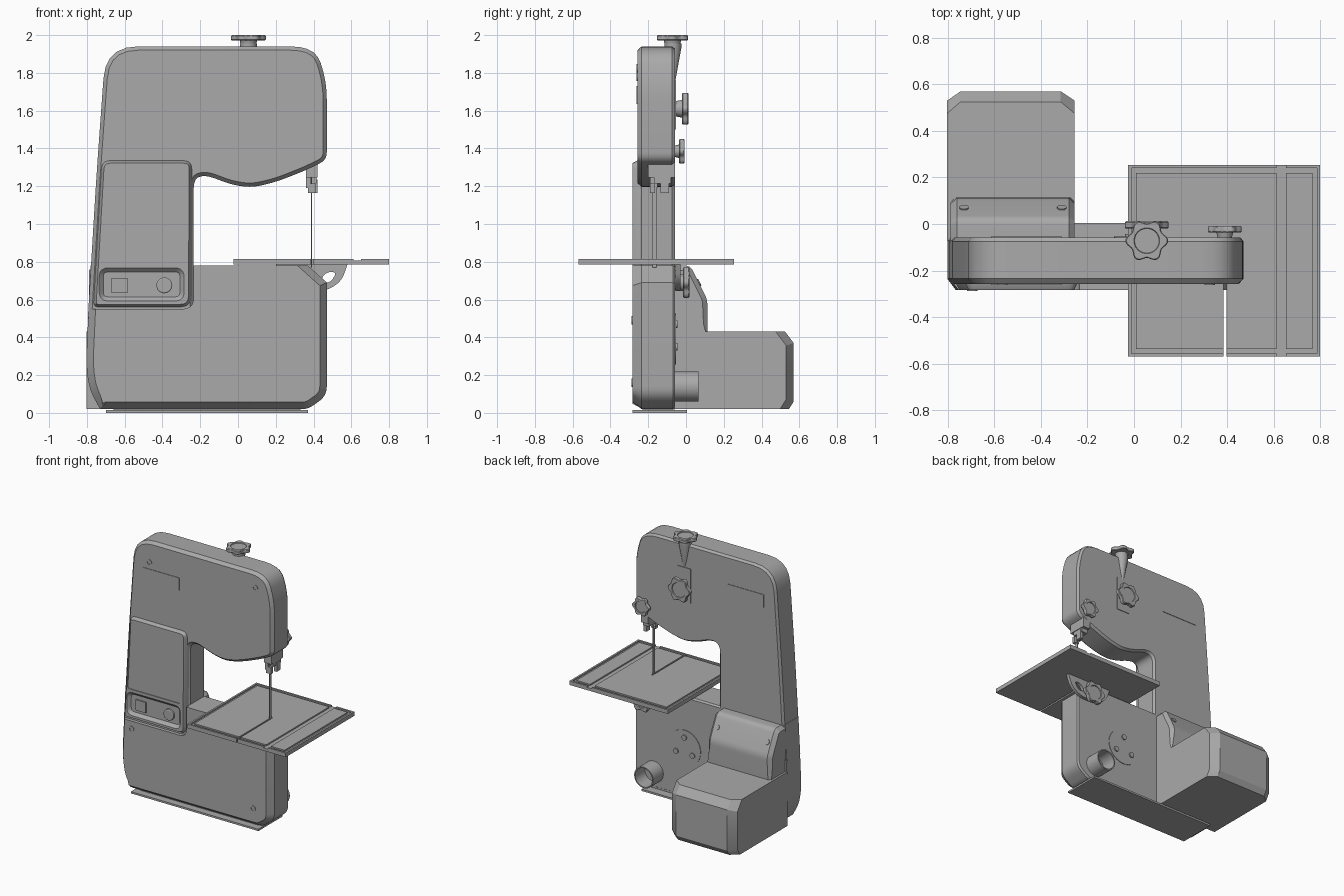
import bpy, bmesh, math
from mathutils import Vector

if "Cube" in bpy.data.objects:
    bpy.data.objects.remove(bpy.data.objects["Cube"])

mat = bpy.data.materials.new("machine_grey")
mat.diffuse_color = (0.4, 0.4, 0.4, 1)
mat.use_nodes = True
mat.node_tree.nodes["Principled BSDF"].inputs["Base Color"].default_value = mat.diffuse_color


def finish(name, bm):
    bmesh.ops.recalc_face_normals(bm, faces=bm.faces)
    me = bpy.data.meshes.new(name)
    bm.to_mesh(me)
    bm.free()
    me.materials.append(mat)
    ob = bpy.data.objects.new(name, me)
    bpy.context.collection.objects.link(ob)
    return ob


def rounded(pts, n=5):
    """Round polygon corners; each point is (u, v, radius)."""
    out = []
    for i, (u, v, r) in enumerate(pts):
        p = Vector((u, v))
        if r == 0:
            out.append(p)
            continue
        a = Vector(pts[i - 1][:2]) - p
        b = Vector(pts[(i + 1) % len(pts)][:2]) - p
        a = p + a.normalized() * min(r, a.length * 0.45)
        b = p + b.normalized() * min(r, b.length * 0.45)
        for k in range(n + 1):
            t = k / n
            out.append(a * (1 - t) ** 2 + p * 2 * t * (1 - t) + b * t * t)
    return out


def inset(pts, dist):
    """Move polygon edges inward; dist is a number or a rule on the edge middle."""
    pts = [Vector(p) for p in pts]
    n = len(pts)
    area = sum(pts[i - 1].cross(pts[i]) for i in range(n))
    s = 1 if area > 0 else -1
    nrm, ds = [], []
    for i in range(n):
        e = (pts[(i + 1) % n] - pts[i]).normalized()
        nrm.append(Vector((-e.y, e.x)) * s)
        m = (pts[i] + pts[(i + 1) % n]) / 2
        ds.append(dist(m.x, m.y) if callable(dist) else dist)
    out = []
    for i in range(n):
        n1, n2, d1, d2 = nrm[i - 1], nrm[i], ds[i - 1], ds[i]
        det = n1.cross(n2)
        if abs(det) < 0.02:
            out.append(pts[i] + n2 * d2)
        else:
            out.append(pts[i] + Vector((d1 * n2.y - d2 * n1.y, n1.x * d2 - n2.x * d1)) / det)
    return out


AXES = {"x": lambda u, v, l: (l, u, v), "y": lambda u, v, l: (u, l, v), "z": lambda u, v, l: (u, v, l)}


def prism(name, rings, axis="y"):
    """Skin a stack of (polygon, level) rings and cap both ends."""
    bm = bmesh.new()
    loops = [[bm.verts.new(AXES[axis](p[0], p[1], l)) for p in poly] for poly, l in rings]
    for a, b in zip(loops, loops[1:]):
        for i in range(len(a)):
            j = (i + 1) % len(a)
            bm.faces.new((a[i], a[j], b[j], b[i]))
    bm.faces.new(loops[0])
    bm.faces.new(loops[-1])
    return finish(name, bm)


def boxes(name, specs):
    bm = bmesh.new()
    for x0, x1, y0, y1, z0, z1 in specs:
        vs = bmesh.ops.create_cube(bm, size=1)["verts"]
        for v in vs:
            v.co = ((x0 + x1) / 2 + v.co.x * (x1 - x0), (y0 + y1) / 2 + v.co.y * (y1 - y0),
                    (z0 + z1) / 2 + v.co.z * (z1 - z0))
    return finish(name, bm)


def ring(u, v, r, n=32, lobe=0.0):
    return [(u + r * (1 + lobe * (math.cos(6 * t) - 1)) * math.cos(t),
             v + r * (1 + lobe * (math.cos(6 * t) - 1)) * math.sin(t))
            for t in (2 * math.pi * k / n for k in range(n))]


def knob(name, u, v, r, base, l0, l1, axis):
    star = lambda k: ring(u, v, r * k, 60, 0.1)
    hub = lambda k: ring(u, v, r * k, 60)
    prism(name, [(hub(.42), base), (hub(.5), l0), (star(.95), l0), (star(1), l0 + .004), (star(1), l1 - .005),
                 (star(.95), l1), (hub(.6), l1), (hub(.57), l1 - .006)], axis)


def cut(ob, cutter):
    cutter.hide_render = True
    cutter.hide_set(True)
    m = ob.modifiers.new("cut", "BOOLEAN")
    m.operation, m.solver, m.object = "DIFFERENCE", "EXACT", cutter


def rect(x0, x1, z0, z1, r):
    return rounded([(x0, z0, r), (x1, z0, r), (x1, z1, r), (x0, z1, r)])


# Column and upper wheel housing
upper = rounded([(-.795, .5, 0), (-.75, 1.25, .2), (-.70, 1.94, .17), (.41, 1.94, .13), (.47, 1.75, .09),
                 (.47, 1.34, .04), (.36, 1.285, .05), (.2, 1.222, .07), (.07, 1.192, .08), (-.04, 1.21, .05),
                 (-.17, 1.26, .06), (-.235, 1.24, .06), (-.235, .5, 0)])
prism("upper_housing", [(inset(upper, .02), -.258), (upper, -.235), (upper, -.075), (inset(upper, .013), -.057)])

# Lower wheel housing and its door
lower = rounded([(.37, .02, .03), (.47, .09, .05), (.47, .69, 0), (.37, .78, 0), (-.78, .78, 0),
                 (-.805, .25, .08), (-.785, .12, .06), (-.73, .02, .01)])
prism("lower_housing", [(lower, -.235), (lower, -.07), (inset(lower, .01), -.057)])
door = rounded([(.37, .02, .03), (.47, .09, .05), (.47, .69, 0), (.37, .78, 0), (-.235, .78, 0),
                (-.235, .55, .06), (-.791, .55, 0), (-.805, .25, .08), (-.785, .12, .06), (-.73, .02, .01)])
rule = lambda x, z: 0 if z > .775 or (x < -.2 and z > .53) else .037
prism("lower_door", [(door, -.235), (inset(door, rule), -.284)])
boxes("base_plate", [(-.70, .37, -.284, .004, 0, .014), (-.66, .33, -.23, -.06, .01, .03)])

# Control panel with window and switch recess
panel = rounded([(-.77, .557, .03), (-.245, .557, .06), (-.24, 1.34, .05), (-.725, 1.34, .05)])
pan = prism("control_panel", [(panel, -.2), (panel, -.25), (inset(panel, .018), -.284)])
win = rounded([(-.73, .79, .02), (-.275, .79, .02), (-.275, 1.305, .02), (-.705, 1.305, .02)])
cut(pan, prism("window_cutter", [(win, -.3), (win, -.278)]))
rec = rect(-.735, -.285, .592, .768, .05)
cut(pan, prism("recess_cutter", [(rec, -.3), (rec, -.284), (inset(rec, .022), -.262)]))
boxes("power_switch", [(-.67, -.585, -.272, -.255, .635, .715)])
prism("speed_dial", [(ring(-.39, .675, .042), -.255), (ring(-.39, .675, .042), -.276), (ring(-.39, .675, .036), -.28)])

# Label plates, front and rear
boxes("front_label_plate", [(-.615, -.31, -.262, -.25, 1.635, 1.73)])
boxes("rear_label_plate", [(-.615, -.31, -.06, -.053, 1.635, 1.73)])

# Door screws
for i, (x, z, y) in enumerate([(-.565, 1.78, -.258), (.325, 1.825, -.258), (-.695, .49, -.284), (.325, .16, -.284)]):
    prism(f"door_screw_{i}", [(ring(x, z, .022, 16), y + .01), (ring(x, z, .022, 16), y - .004),
                              (ring(x, z, .014, 16), y - .004), (ring(x, z, .014, 16), y - .001)])

# Motor housing and pulley cover
motor = [(-.07, .02), (.545, .02), (.57, .06), (.57, .37), (.525, .43), (-.07, .43)]
end = inset(motor, lambda y, z: .04 if y > .53 else 0)
prism("motor_housing", [(end, -.803), (motor, -.745), (motor, -.315), (end, -.255)], "x")
cover = rounded([(-.07, .4, 0), (.113, .4, 0), (.113, .60, .03), (.023, .78, .03), (-.07, .78, 0)])
cend = inset(cover, lambda y, z: .025 if z > .5 and y > -.06 else 0)
prism("pulley_cover", [(cend, -.788), (cover, -.76), (cover, -.28), (cend, -.255)], "x")
for i, x in enumerate((-.73, -.31)):
    ob = prism(f"cover_screw_{i}", [(ring(0, 0, .02, 16), -.01), (ring(0, 0, .02, 16), .006)], "z")
    ob.location = (x, .068, .69)
    ob.rotation_euler = (-math.atan2(.18, .09), 0, 0)

# Work table with rim groove, mitre slot and blade slit
X0, X1, Y0, Y1, ZB, ZM, ZT = -.025, .8, -.57, .254, .785, .806, .816
a, b = .014, .034
boxes("work_table", [
    (X0, .385, Y0, Y1, ZB, ZM), (.385, .397, -.15, Y1, ZB, ZM), (.397, X1, Y0, Y1, ZB, ZM),
    (X0, X0 + a, Y0, Y1, ZM, ZT), (X1 - a, X1, Y0, Y1, ZM, ZT),
    (X0 + a, .385, Y0, Y0 + a, ZM, ZT), (.397, .612, Y0, Y0 + a, ZM, ZT), (.652, X1 - a, Y0, Y0 + a, ZM, ZT),
    (X0 + a, .612, Y1 - a, Y1, ZM, ZT), (.652, X1 - a, Y1 - a, Y1, ZM, ZT),
    (X0 + b, .385, Y0 + b, Y1 - b, ZM, ZT), (.385, .397, -.15, Y1 - b, ZM, ZT),
    (.397, .612, Y0 + b, Y1 - b, ZM, ZT), (.652, X1 - b, Y0 + b, Y1 - b, ZM, ZT)])

# Tilt bracket under the table
tilt = rounded([(.20, .787, 0), (.58, .787, 0), (.55, .70, .05), (.47, .645, .06), (.31, .645, .06), (.23, .70, .05)])
br = prism("tilt_bracket", [(tilt, -.055), (tilt, -.03)])
slot = rounded([(.44, .69, .02), (.49, .69, .03), (.52, .74, .02), (.49, .75, .02), (.45, .73, .02)])
cut(br, prism("slot_cutter", [(slot, -.1), (slot, 0)]))

# Blade and blade guide
boxes("blade", [(.387, .391, -.178, -.157, .77, 1.32)])
boxes("blade_guide", [(.36, .42, -.20, -.058, 1.245, 1.33), (.365, .415, -.17, -.08, 1.215, 1.25),
                      (.395, .42, -.135, -.09, 1.165, 1.235), (.36, .385, -.19, -.15, 1.19, 1.25),
                      (.37, .41, -.19, -.165, 1.165, 1.215)])

# Tension slide plate and tension screw boss
boxes("tension_slide", [(0, .11, -.06, -.052, 1.50, 1.76)])
prism("tension_boss", [(ring(.055, -.07, .012), 1.75), (ring(.055, -.07, .045), 1.93), (ring(.055, -.07, .045), 1.955)], "z")

# Star knobs
knob("tension_knob", .055, -.072, .092, 1.94, 1.972, 2.0, "z")
knob("tracking_knob", .055, 1.61, .094, -.06, -.02, .012, "y")
knob("guide_knob", .39, 1.385, .072, -.06, -.036, -.008, "y")
knob("tilt_knob", .37, .69, .09, -.06, -.015, .018, "y")

# Rear hub disc with bolts
prism("hub_disc", [(ring(.05, .39, .135, 40), -.065), (ring(.05, .39, .135, 40), -.053)])
for k in range(3):
    t = math.pi / 2 + k * math.tau / 3
    c = (.05 + .08 * math.cos(t), .39 + .08 * math.sin(t))
    prism(f"hub_bolt_{k}", [(ring(*c, .02, 16), -.06), (ring(*c, .02, 16), -.044)])

# Dust port, an open tube
prism("dust_port", [(ring(.31, .14, .08), -.065), (ring(.31, .14, .08), .065),
                    (ring(.31, .14, .071), .065), (ring(.31, .14, .071), -.05)])

# Smooth shading that keeps edges sharp
for ob in list(bpy.context.scene.objects):
    if not ob.hide_render:
        bpy.ops.object.select_all(action="DESELECT")
        ob.select_set(True)
        bpy.context.view_layer.objects.active = ob
        bpy.ops.object.shade_smooth_by_angle(angle=math.radians(30))
